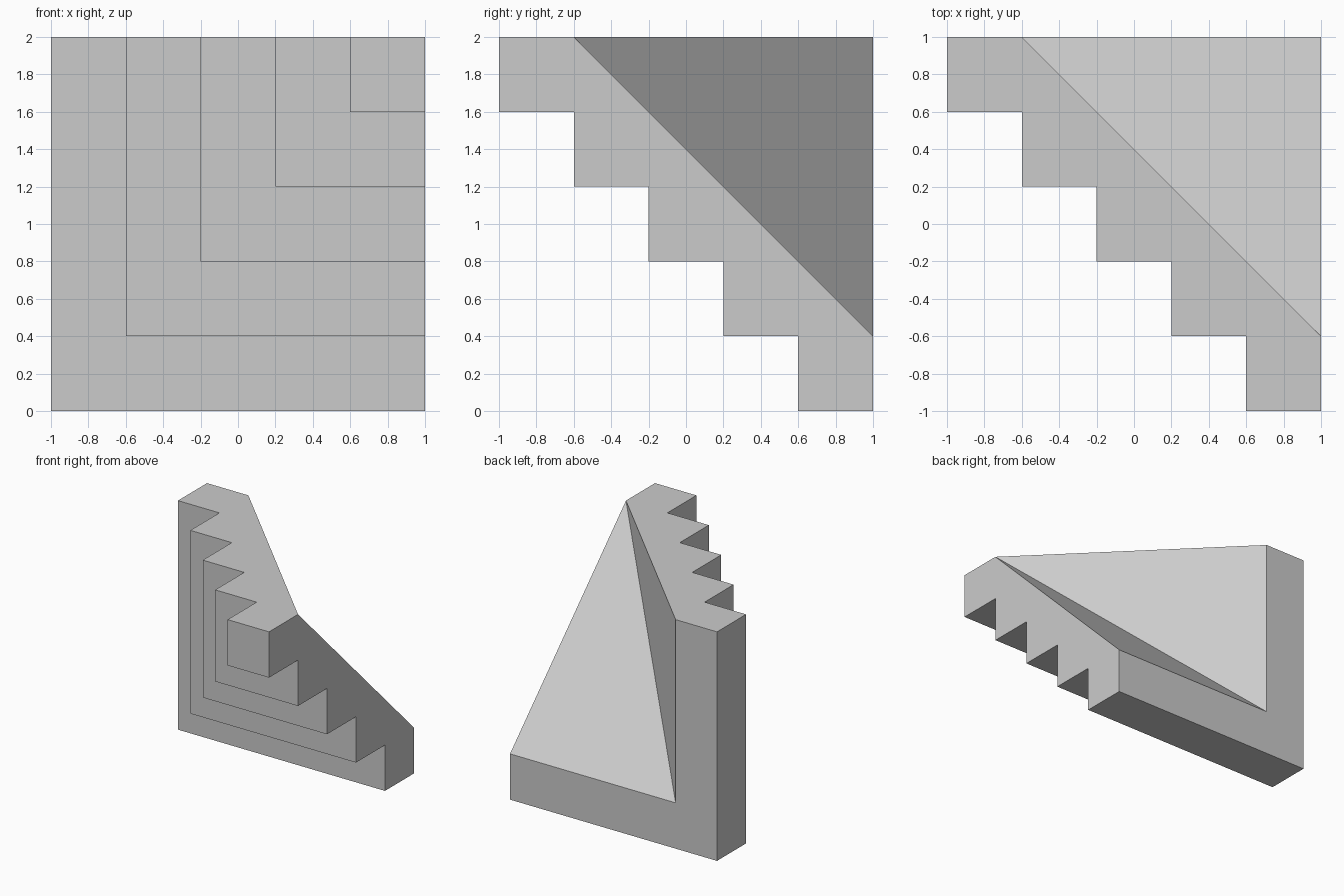
import bpy, bmesh

if "Cube" in bpy.data.objects:
    bpy.data.objects.remove(bpy.data.objects["Cube"])

STEPS = 5
S = 0.4  # step size

bm = bmesh.new()
V = lambda x, y, z: bm.verts.new((x, y, z))

# Stepped L-shaped rims: three points at the front and back of each layer
rings = []
for k in range(STEPS):
    x, z = 1 - S * (k + 1), 2 - S * (k + 1)
    for y in (-1 + S * k, -1 + S * (k + 1)):
        rings.append((V(x, y, 2), V(x, y, z), V(1, y, z)))

for i, (r, n) in enumerate(zip(rings, rings[1:])):
    if i % 2 == 0:   # left side and underside of a layer
        bm.faces.new((r[0], r[1], n[1], n[0]))
        bm.faces.new((r[1], r[2], n[2], n[1]))
    else:            # L-shaped front face of the next layer
        bm.faces.new((*r, *reversed(n)))

# Pyramid-shaped hollow in the back corner
corner = V(1, -1, 2)
apex = V(1, -1 + S, 2)
hollow_top = V(-1 + S, 1, 2)
hollow_inner = V(-1 + S, 1, S)
hollow_right = V(1, 1, S)
bm.faces.new((apex, hollow_right, hollow_inner))
bm.faces.new((apex, hollow_inner, hollow_top))

# Front square, top, right side and back
bm.faces.new((*rings[0], corner))
bm.faces.new([r[0] for r in rings] + [hollow_top, apex, corner])
bm.faces.new([r[2] for r in rings] + [hollow_right, apex, corner])
bm.faces.new((*rings[-1], hollow_right, hollow_inner, hollow_top))

bmesh.ops.recalc_face_normals(bm, faces=bm.faces[:])
mesh = bpy.data.meshes.new("stepped_corner")
bm.to_mesh(mesh)
bm.free()
bpy.context.collection.objects.link(bpy.data.objects.new("stepped_corner", mesh))
